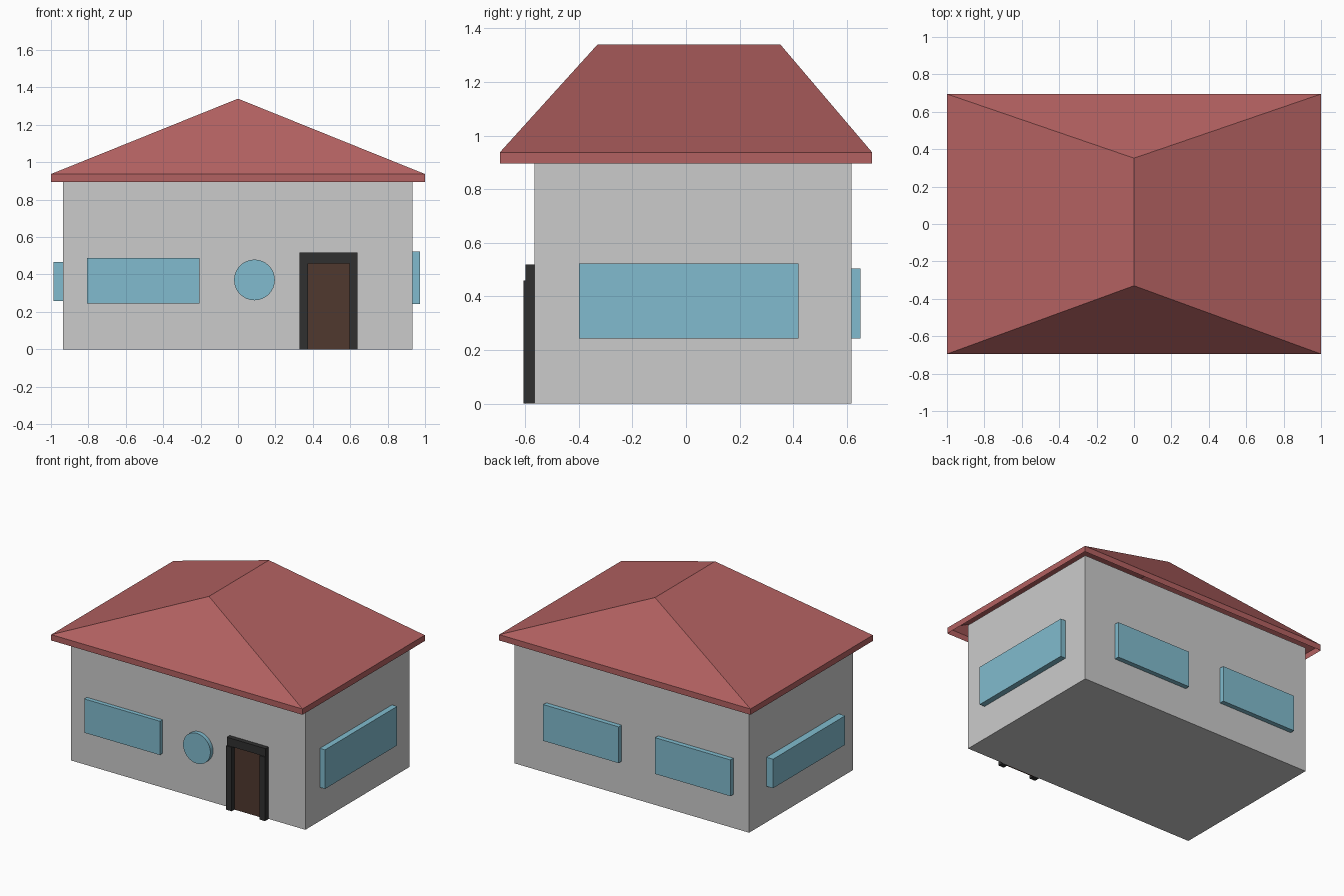
import bpy, bmesh, math

if "Cube" in bpy.data.objects:
    bpy.data.objects.remove(bpy.data.objects["Cube"])


def material(name, rgb):
    m = bpy.data.materials.new(name)
    m.diffuse_color = (*rgb, 1)
    m.use_nodes = True
    m.node_tree.nodes["Principled BSDF"].inputs["Base Color"].default_value = m.diffuse_color
    return m


ROOF = material("roof_red", (0.45, 0.12, 0.12))
GLASS = material("glass_blue", (0.22, 0.50, 0.62))
DARK = material("frame_dark", (0.03, 0.03, 0.03))
BROWN = material("door_brown", (0.08, 0.04, 0.028))


def box(name, x, y, z, mat=None):
    """Box from (min, max) ranges on each axis."""
    mid = [(a + b) / 2 for a, b in (x, y, z)]
    bpy.ops.mesh.primitive_cube_add(size=1, location=mid)
    ob = bpy.context.object
    ob.name = name
    ob.scale = [b - a for a, b in (x, y, z)]
    bpy.ops.object.transform_apply(location=False, rotation=False, scale=True)
    if mat:
        ob.data.materials.append(mat)
    return ob


# Walls
XL, XR, YF, YB = -0.935, 0.932, -0.565, 0.618
box("walls", (XL, XR), (YF, YB), (0, 0.925))

# Windows
box("front_window", (-0.807, -0.205), (YF - 0.03, YF), (0.245, 0.488), GLASS)
box("right_window", (XR, 0.973), (-0.40, 0.42), (0.242, 0.523), GLASS)
box("left_window", (-0.987, XL), (-0.40, 0.42), (0.258, 0.467), GLASS)
for side, x in (("left", (-0.81, -0.21)), ("right", (0.08, 0.68))):
    box("back_window_" + side, x, (YB, 0.652), (0.242, 0.503), GLASS)

# Round window
bpy.ops.mesh.primitive_cylinder_add(vertices=32, radius=0.109, depth=0.03,
                                    location=(0.088, YF - 0.015, 0.371),
                                    rotation=(math.pi / 2, 0, 0))
porthole = bpy.context.object
porthole.name = "round_window"
porthole.data.materials.append(GLASS)
bpy.ops.object.shade_smooth_by_angle(angle=math.radians(30))

# Door with posts and lintel
box("door", (0.375, 0.595), (-0.575, YF), (0, 0.46), BROWN)
for side, x in (("left", (0.33, 0.375)), ("right", (0.595, 0.64))):
    box("door_post_" + side, x, (-0.607, YF), (0, 0.46), DARK)
box("door_lintel", (0.33, 0.64), (-0.599, YF), (0.46, 0.518), DARK)

# Hip roof: open shell with an eave band and four slopes
bm = bmesh.new()
corners = [(-1, -0.695), (1, -0.695), (1, 0.695), (-1, 0.695)]
low = [bm.verts.new((x, y, 0.895)) for x, y in corners]
top = [bm.verts.new((x, y, 0.937)) for x, y in corners]
rf = bm.verts.new((0, -0.33, 1.34))
rb = bm.verts.new((0, 0.352, 1.34))
for i in range(4):
    j = (i + 1) % 4
    bm.faces.new((low[i], low[j], top[j], top[i]))
bm.faces.new((top[0], top[1], rf))
bm.faces.new((top[1], top[2], rb, rf))
bm.faces.new((top[2], top[3], rb))
bm.faces.new((top[3], top[0], rf, rb))
mesh = bpy.data.meshes.new("roof")
bm.to_mesh(mesh)
bm.free()
mesh.materials.append(ROOF)
bpy.context.collection.objects.link(bpy.data.objects.new("roof", mesh))
